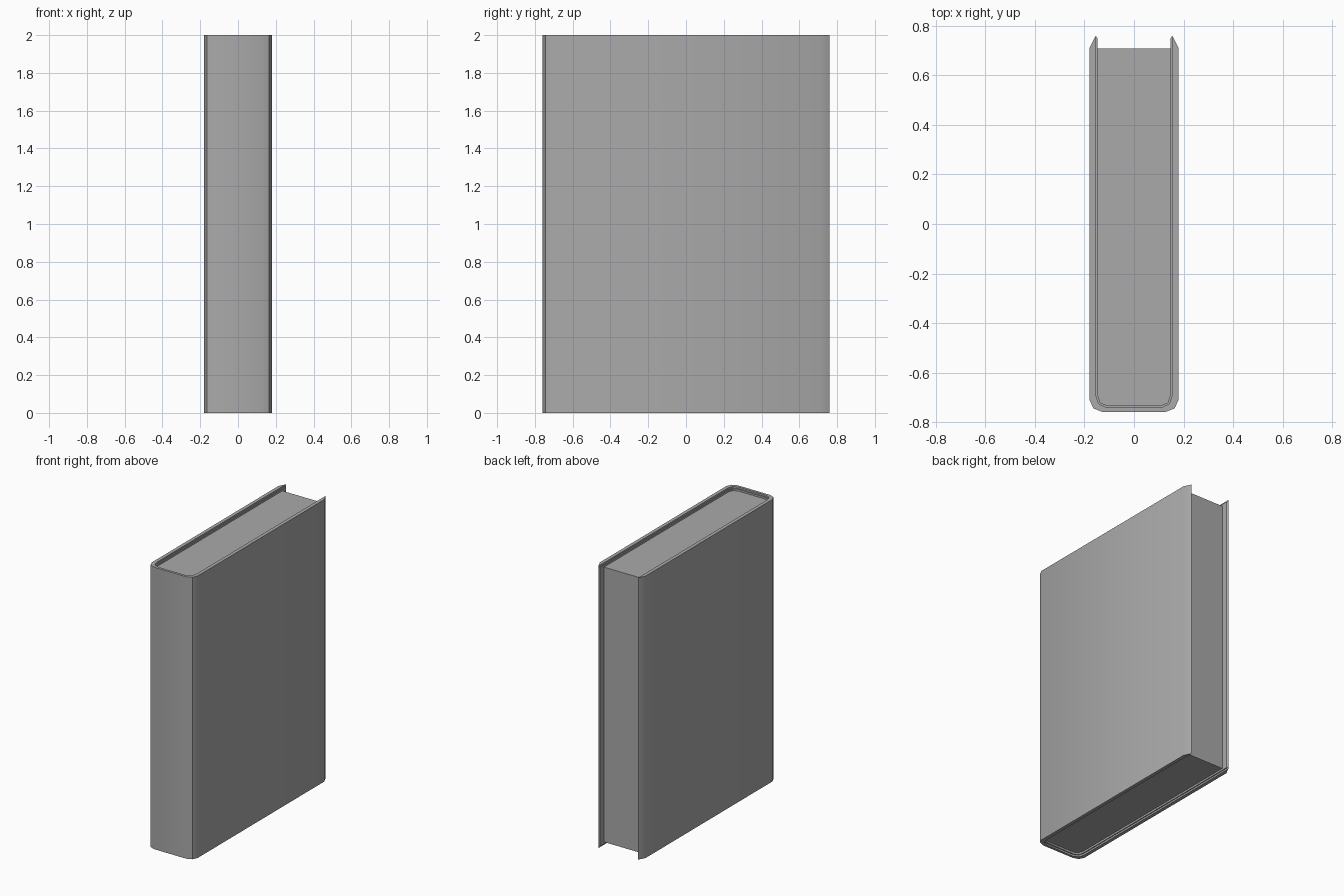
import bpy
import bmesh

cube = bpy.data.objects.get("Cube")
if cube:
    bpy.data.objects.remove(cube, do_unlink=True)

grey = bpy.data.materials.new("plain grey")
grey.use_nodes = True
colour = (0.4, 0.4, 0.4, 1)
grey.diffuse_color = colour
grey.node_tree.nodes["Principled BSDF"].inputs["Base Color"].default_value = colour


def mirrored(half):
    """Complete a half profile, listed from the rear edge to the spine."""
    return half + [(-x, y) for x, y in reversed(half)]


def extrude_profile(name, outline, bottom, top, smooth=False):
    """Raise a closed flat outline into a solid between two heights."""
    mesh = bpy.data.meshes.new(name)
    bm = bmesh.new()
    base = bm.faces.new([bm.verts.new((x, y, bottom)) for x, y in outline])
    grown = bmesh.ops.extrude_face_region(bm, geom=[base], use_keep_orig=True)
    verts = [g for g in grown["geom"] if isinstance(g, bmesh.types.BMVert)]
    bmesh.ops.translate(bm, vec=(0, 0, top - bottom), verts=verts)
    bmesh.ops.recalc_face_normals(bm, faces=bm.faces)
    bm.to_mesh(mesh)
    bm.free()
    mesh.materials.append(grey)
    obj = bpy.data.objects.new(name, mesh)
    bpy.context.collection.objects.link(obj)
    if smooth:
        bpy.ops.object.select_all(action="DESELECT")
        obj.select_set(True)
        bpy.context.view_layer.objects.active = obj
        bpy.ops.object.shade_smooth_by_angle(angle=0.6)
    return obj


# Half outlines of the nested layers, from the rear edge round to the spine
outer = [(0.155, 0.76), (0.18, 0.71), (0.18, -0.71), (0.164, -0.745), (0.125, -0.76)]
middle = [(0.155, 0.76), (0.155, -0.69), (0.142, -0.727), (0.108, -0.742)]
inner = [(0.148, 0.75), (0.148, -0.687), (0.136, -0.722), (0.104, -0.734)]
block = [(0.148, 0.708)] + inner[1:]

# Cover wrapping the spine and both sides
extrude_profile("cover", mirrored(outer) + mirrored(middle)[::-1], 0, 2, smooth=True)

# Thin lining set slightly below the cover rim
extrude_profile("cover_lining", mirrored(middle) + mirrored(inner)[::-1], 0.012, 1.988, smooth=True)

# Block of pages recessed inside the cover
extrude_profile("pages", mirrored(block), 0.025, 1.975)
